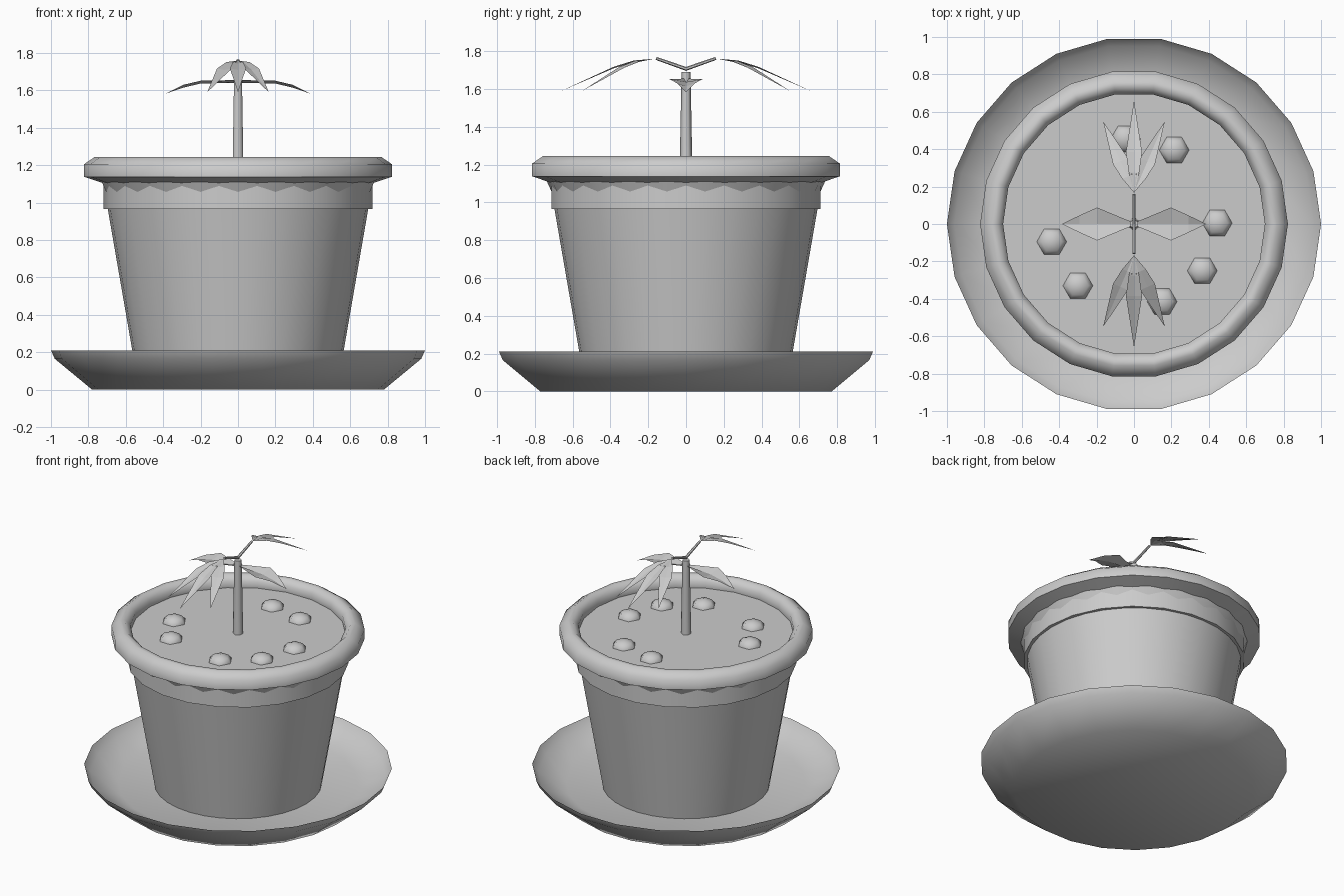
import bpy, bmesh, math
from mathutils import Vector

cube = bpy.data.objects.get("Cube")
if cube:
    bpy.data.objects.remove(cube, do_unlink=True)

grey = bpy.data.materials.new("plain_grey")
grey.use_nodes = True
colour = (0.6, 0.6, 0.6, 1)
grey.diffuse_color = colour
grey.node_tree.nodes["Principled BSDF"].inputs["Base Color"].default_value = colour


def finish(name, bm, smooth=True, face_up=False):
    bmesh.ops.remove_doubles(bm, verts=bm.verts, dist=0.0005)
    bmesh.ops.recalc_face_normals(bm, faces=bm.faces)
    if face_up:
        bm.normal_update()
        bmesh.ops.reverse_faces(bm, faces=[f for f in bm.faces if f.normal.z < 0])
    mesh = bpy.data.meshes.new(name)
    bm.to_mesh(mesh)
    bm.free()
    mesh.materials.append(grey)
    if smooth:
        mesh.shade_smooth()
        mesh.set_sharp_from_angle(angle=math.radians(60))
    obj = bpy.data.objects.new(name, mesh)
    bpy.context.collection.objects.link(obj)


def lathe(name, profile, sides=22, closed=False, centre=(0, 0), phase=0.0):
    """Revolve (radius, height) points around a vertical axis."""
    bm = bmesh.new()
    rings = []
    for r, z in profile:
        ring = []
        for i in range(sides):
            a = math.tau * i / sides + phase
            ring.append(bm.verts.new((centre[0] + r * math.cos(a),
                                      centre[1] + r * math.sin(a), z)))
        rings.append(ring)
    if closed:
        rings.append(rings[0])
    for low, high in zip(rings, rings[1:]):
        for i in range(sides):
            j = (i + 1) % sides
            bm.faces.new((low[i], low[j], high[j], high[i]))
    finish(name, bm)


def leaf(name, base, tip, stations, lift):
    """Creased blade; stations are (fraction, height, half width)."""
    base, tip = Vector(base), Vector(tip)
    across = Vector((base.y - tip.y, tip.x - base.x)).normalized()
    bm = bmesh.new()
    rows = []
    for t, z, w in stations:
        mid = base.lerp(tip, t)
        rows.append([bm.verts.new((*(mid + across * w * s), z + (lift if s and w else 0)))
                     for s in (-1, 0, 1)])
    for a, b in zip(rows, rows[1:]):
        for i in (0, 1):
            bm.faces.new((a[i], a[i + 1], b[i + 1], b[i]))
    finish(name, bm, smooth=False, face_up=True)


def twig(name, start, end, radius):
    start, end = Vector(start), Vector(end)
    axis = end - start
    bm = bmesh.new()
    bmesh.ops.create_cone(bm, cap_ends=True, segments=6, radius1=radius,
                          radius2=radius * 0.8, depth=axis.length)
    bmesh.ops.rotate(bm, verts=bm.verts, matrix=axis.to_track_quat('Z', 'Y').to_matrix())
    bmesh.ops.translate(bm, verts=bm.verts, vec=(start + end) / 2)
    finish(name, bm, smooth=False)


# Saucer with a curved inner wall, then the pot
lathe("saucer", [(0, 0), (0.78, 0), (0.98, 0.165), (1, 0.21),
                 (0.96, 0.155), (0.78, 0.087), (0, 0.087)])
lathe("pot_body", [(0, 0.07), (0.541, 0.07), (0.697, 0.97), (0.71, 1.045)], sides=32)
lathe("pot_collar", [(0.68, 0.965), (0.719, 0.965), (0.719, 1.12), (0.68, 1.12)], closed=True)

# Flared skirt that breaks through the collar in a scalloped line
lathe("rim_skirt", [(0.69, 1.01), (0.736, 1.11)], phase=math.pi / 22)

# Rounded rim
lathe("pot_rim", [(0.725, 1.105), (0.823, 1.138), (0.823, 1.205), (0.765, 1.245),
                  (0.735, 1.245), (0.7, 1.21), (0.7, 1.14)], closed=True)

# Soil and pebbles
lathe("soil", [(0, 1.165), (0.715, 1.165)])
pebbles = [(-0.045, 0.455), (0.215, 0.395), (0.445, 0.005), (0.365, -0.25),
           (0.15, -0.415), (-0.3, -0.33), (-0.44, -0.095)]
for n, spot in enumerate(pebbles):
    lathe(f"pebble_{n + 1}", [(0.08, 1.155), (0.08, 1.17), (0.056, 1.198), (0, 1.212)],
          sides=6, centre=spot)

# Stem and its two forked twigs
lathe("stem", [(0.034, 1.155), (0.024, 1.69), (0, 1.69)], sides=6, phase=math.pi / 6)
for side, s in (("back", 1), ("front", -1)):
    twig(f"{side}_twig", (0, -0.005 * s, 1.705), (0, 0.158 * s, 1.762), 0.01)
    # Fan of three leaves beyond each twig
    blade = [(0, 1.76, 0), (0.22, 1.743, 0.028), (0.44, 1.709, 0.043), (1, 1.59, 0)]
    for part, x, y in (("left", 0.165, 0.55), ("middle", 0, 0.66), ("right", -0.165, 0.55)):
        leaf(f"{side}_{part}_leaf", (0, 0.168 * s), (x, y * s), blade, 0.008)

# Broad low leaves beside the stem
for side, s in (("left", 1), ("right", -1)):
    leaf(f"{side}_broad_leaf", (0.01 * s, 0), (0.385 * s, 0),
         [(0, 1.64, 0.01), (0.5, 1.637, 0.088), (0.75, 1.615, 0.046), (1, 1.583, 0)], 0.015)
